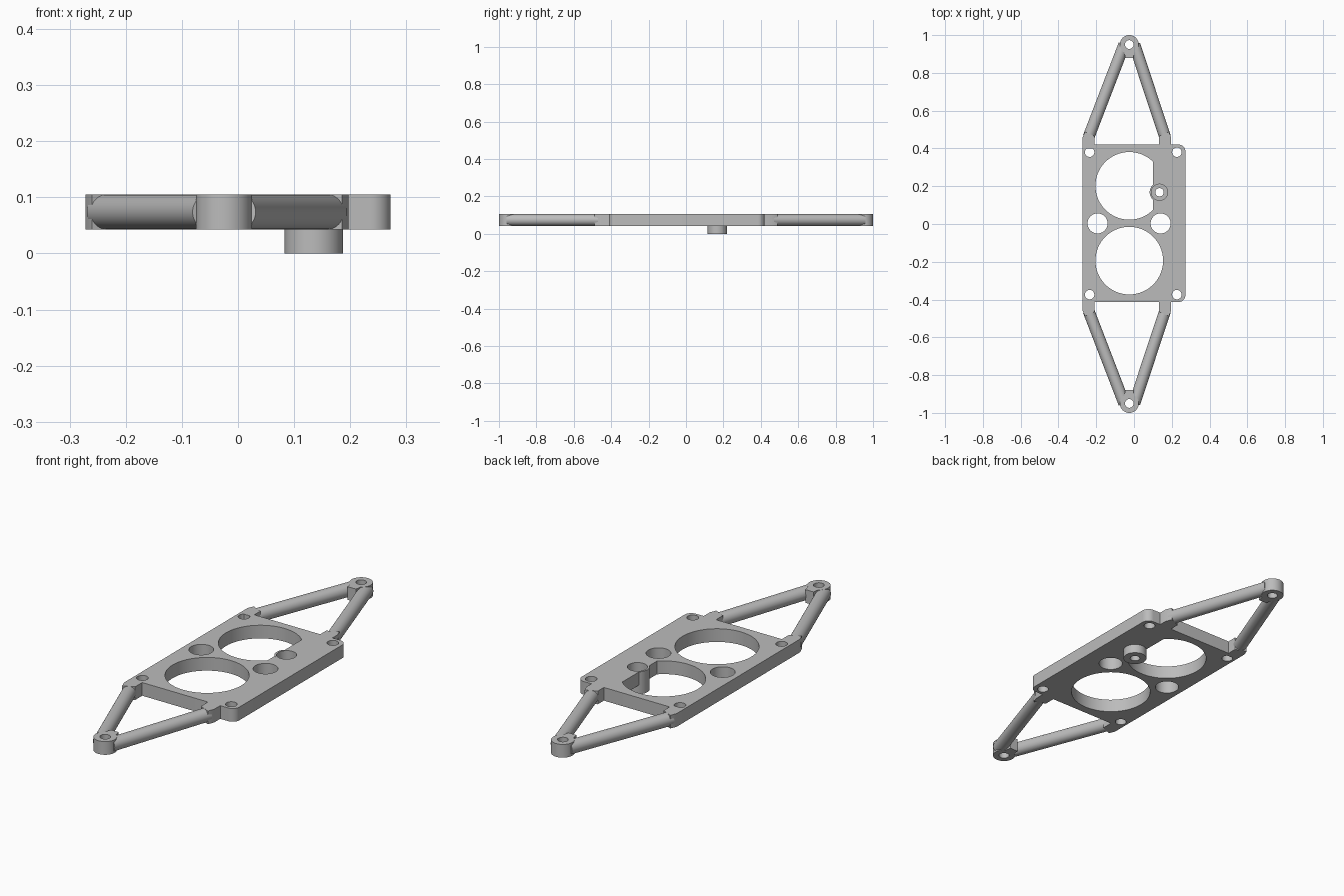
import bpy, bmesh, math
from mathutils import Vector

if "Cube" in bpy.data.objects:
    bpy.data.objects.remove(bpy.data.objects["Cube"], do_unlink=True)

Z0, Z1 = 0.043, 0.105          # underside and top of the frame
MID = (Z0 + Z1) / 2
CX = -0.025                    # centre line of the tips and large openings
BOSS = (0.135, 0.168)

grey = bpy.data.materials.new("plain grey")
grey.use_nodes = True
grey.diffuse_color = (0.5, 0.5, 0.5, 1)
grey.node_tree.nodes["Principled BSDF"].inputs["Base Color"].default_value = (0.5, 0.5, 0.5, 1)


def circle(x, y, r, start=0, end=360, n=64):
    """Points of a circle or arc."""
    full = end - start == 360
    steps = n if full else n + 1
    angles = [math.radians(start + (end - start) * i / n) for i in range(steps)]
    return [(x + r * math.cos(a), y + r * math.sin(a)) for a in angles]


def prism(name, points, z0=Z0, z1=Z1):
    """Upright solid from a flat outline."""
    bm = bmesh.new()
    face = bm.faces.new([bm.verts.new((x, y, z0)) for x, y in points])
    top = bmesh.ops.extrude_face_region(bm, geom=[face])
    verts = [v for v in top["geom"] if isinstance(v, bmesh.types.BMVert)]
    bmesh.ops.translate(bm, verts=verts, vec=(0, 0, z1 - z0))
    bmesh.ops.recalc_face_normals(bm, faces=bm.faces)
    return add(name, bm)


def rod(name, a, b, r):
    """Round bar between two points."""
    a, b = Vector(a), Vector(b)
    bm = bmesh.new()
    bmesh.ops.create_cone(bm, cap_ends=True, segments=48, radius1=r, radius2=r, depth=(b - a).length)
    bm.transform((b - a).to_track_quat("Z", "Y").to_matrix().to_4x4())
    bmesh.ops.translate(bm, verts=bm.verts, vec=(a + b) / 2)
    return add(name, bm)


def add(name, bm):
    mesh = bpy.data.meshes.new(name)
    bm.to_mesh(mesh)
    bm.free()
    mesh.materials.append(grey)
    obj = bpy.data.objects.new(name, mesh)
    bpy.context.collection.objects.link(obj)
    return obj


def cut(obj, outlines, z0=-0.1, z1=0.2):
    """Cut upright openings through a part."""
    bpy.context.view_layer.objects.active = obj
    for outline in outlines:
        cutter = prism("cutter", outline, z0, z1)
        cutter.hide_render = True
        mod = obj.modifiers.new("opening", "BOOLEAN")
        mod.operation, mod.solver, mod.object = "DIFFERENCE", "EXACT", cutter
        bpy.ops.object.modifier_apply(modifier=mod.name)
        bpy.data.objects.remove(cutter, do_unlink=True)


parts = []

# Plate with rounded corners on one long side
R = 0.035
outline = [(-0.272, 0.42), (-0.272, -0.413)]
outline += circle(0.272 - R, -0.413 + R, R, -90, 0, 12)
outline += circle(0.272 - R, 0.42 - R, R, 0, 90, 12)
plate = prism("plate", outline)
flat = math.degrees(math.acos(0.125 / 0.179))
openings = [circle(CX, 0.202, 0.179, flat, 360 - flat, 80),    # flat-sided opening
            circle(CX, -0.194, 0.179, n=96)]
openings += [circle(x, 0.003, 0.053) for x in (-0.193, 0.141)]
openings += [circle(x, y, 0.025) for x in (-0.235, 0.227) for y in (0.38, -0.374)]
cut(plate, openings)
cut(plate, [circle(*BOSS, 0.043)])
parts.append(plate)

# Counterbored boss
boss = prism("boss", circle(*BOSS, 0.052), 0, Z1)
cut(boss, [circle(*BOSS, 0.043)], 0.035)
cut(boss, [circle(*BOSS, 0.022)])
parts.append(boss)

# Triangular brackets at both ends
for end, s in (("back", 1), ("front", -1)):
    hole = circle(CX, s * 0.95, 0.023)
    tip = prism(end + "_tip", circle(CX, s * 0.95, 0.05))
    cut(tip, [hole])
    web = prism(end + "_web", [(CX - 0.021, s * 0.88), (CX + 0.021, s * 0.88),
                               (CX + 0.03, s * 0.925), (CX - 0.03, s * 0.925)])
    parts += [tip, web]
    for side, k, outer, inner in (("right", -1, -0.272, -0.209), ("left", 1, 0.197, 0.133)):
        name = f"{end}_{side}"
        axis = (outer + inner) / 2
        arm = rod(name + "_arm", (axis, s * 0.46, MID), (CX + k * 0.027, s * 0.95, MID), 0.031)
        cut(arm, [hole])
        foot = prism(name + "_foot", [(outer, s * 0.4), (outer, s * 0.458), (outer - k * 0.012, s * 0.488),
                                      (inner, s * 0.465), (inner, s * 0.4)])
        parts += [arm, foot]

# Smooth round walls, sharp edges
bpy.ops.object.select_all(action="DESELECT")
for obj in parts:
    obj.select_set(True)
bpy.context.view_layer.objects.active = plate
bpy.ops.object.shade_smooth_by_angle(angle=math.radians(30))
